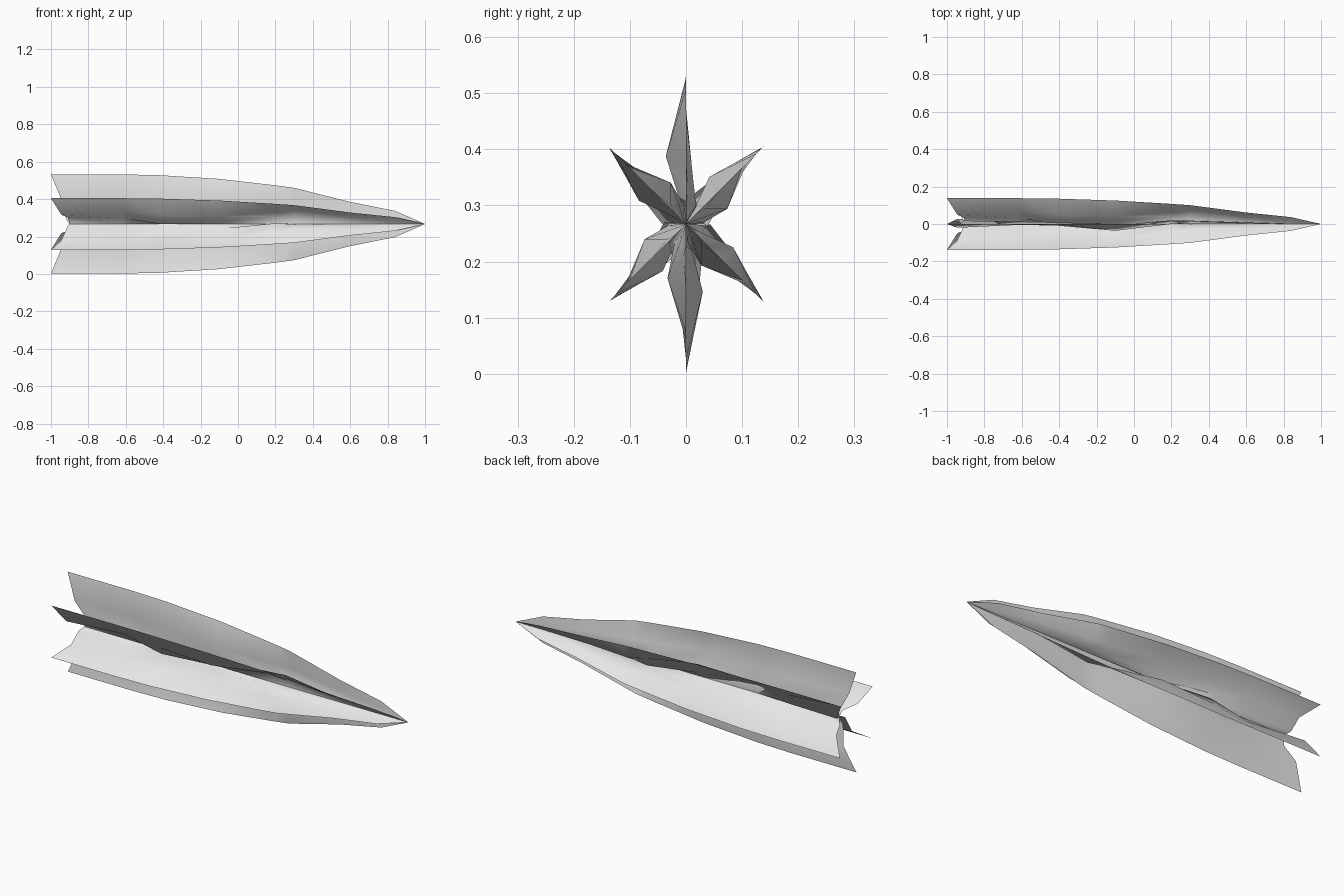
import bpy
import bmesh
import math
from mathutils import Vector

cube = bpy.data.objects.get("Cube")
if cube:
    bpy.data.objects.remove(cube, do_unlink=True)

AXIS_Z = 0.267
# Stations from tail to nose: x, fin height as a share of full height
STATIONS = [(-1.0, 1.0), (-0.62, 1.0), (-0.42, 0.985), (-0.1, 0.91), (0.2, 0.78),
            (0.3, 0.73), (0.6, 0.445), (0.84, 0.265)]

grey = bpy.data.materials.new("pale grey")
grey.use_nodes = True
colour = (0.8, 0.8, 0.8, 1.0)
grey.diffuse_color = colour
grey.node_tree.nodes["Principled BSDF"].inputs["Base Color"].default_value = colour


def make_fin(name, angle, height, middle, low):
    """Build a warped sheet fin; middle and low are its sideways bends."""
    a = math.radians(angle)
    out = Vector((0, math.cos(a), math.sin(a)))
    side = Vector((0, -math.sin(a), math.cos(a)))
    centre = Vector((0, 0, AXIS_Z))
    bm = bmesh.new()
    rows = []
    for i, (x, share) in enumerate(STATIONS):
        # Columns from edge to root: reach, bend, tail notch depth
        columns = [(1, 0, 0), (0.5, middle[i], 0.055), (0.16, low[i], 0.09), (0, 0, 0.1)]
        row = []
        for reach, bend, notch in columns:
            along = x + (notch if i == 0 else 0)
            point = centre + out * height * share * reach + side * bend
            row.append(bm.verts.new(point + Vector((along, 0, 0))))
        rows.append(row)
    for row, following in zip(rows, rows[1:]):
        for k in range(3):
            bm.faces.new((row[k], row[k + 1], following[k + 1], following[k]))
    # Nose point
    nose = bm.verts.new(centre + Vector((1, 0, 0)))
    for k in range(3):
        bm.faces.new((rows[-1][k], rows[-1][k + 1], nose))
    mesh = bpy.data.meshes.new(name)
    bm.to_mesh(mesh)
    bm.free()
    mesh.materials.append(grey)
    fin = bpy.data.objects.new(name, mesh)
    bpy.context.collection.objects.link(fin)
    bpy.ops.object.select_all(action="DESELECT")
    fin.select_set(True)
    bpy.context.view_layer.objects.active = fin
    bpy.ops.object.shade_smooth_by_angle(angle=math.radians(60))


# Two tall upright fins and four shorter diagonal ones, each gently warped
TALL, SHORT = 0.265, 0.195
make_fin("top_fin", 90, TALL, [0.02, 0.005, 0.008, 0.036, 0, -0.011, -0.004, 0],
         [-0.018, -0.013, -0.008, 0.01, -0.02, -0.018, -0.008, 0])
MIDDLE = [0.027, 0.006, 0.022, 0.03, -0.015, -0.033, -0.005, 0]
LOW = [-0.018, -0.014, 0.03, 0.008, -0.03, -0.02, -0.006, 0]
make_fin("bottom_fin", 270, TALL, MIDDLE, LOW)
make_fin("front_upper_fin", 135, SHORT, MIDDLE, LOW)
make_fin("front_lower_fin", 225, SHORT, MIDDLE, LOW)
make_fin("back_upper_fin", 45, SHORT, MIDDLE, LOW)
make_fin("back_lower_fin", 315, SHORT, MIDDLE, LOW)
